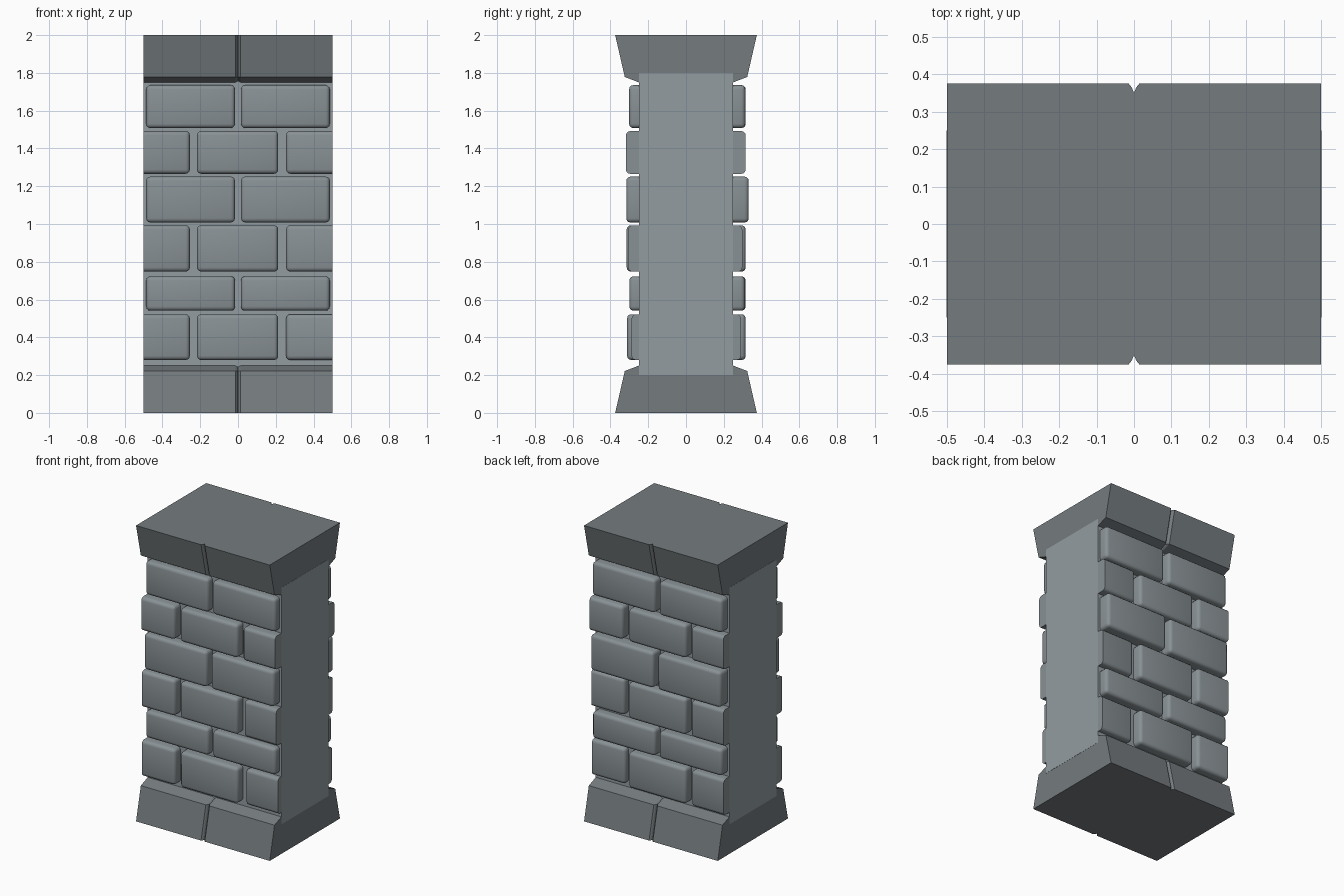
import bpy, bmesh, math

if "Cube" in bpy.data.objects:
    bpy.data.objects.remove(bpy.data.objects["Cube"])


def material(name, rgb):
    m = bpy.data.materials.new(name)
    m.diffuse_color = (*rgb, 1)
    m.use_nodes = True
    m.node_tree.nodes["Principled BSDF"].inputs["Base Color"].default_value = m.diffuse_color
    return m


WALL = material("wall_slate", (0.29, 0.335, 0.354))
BRICK = material("brick_slate", (0.25, 0.285, 0.30))
CAP = material("dark_slate", (0.176, 0.198, 0.21))


def finish(name, bm, mat, smooth=False):
    bmesh.ops.recalc_face_normals(bm, faces=bm.faces)
    me = bpy.data.meshes.new(name)
    bm.to_mesh(me)
    bm.free()
    me.materials.append(mat)
    if smooth:
        me.shade_smooth()
        me.set_sharp_from_angle(angle=math.radians(40))
    ob = bpy.data.objects.new(name, me)
    bpy.context.collection.objects.link(ob)
    return ob


def box(x0, x1, y0, y1, z0, z1):
    bm = bmesh.new()
    bmesh.ops.create_cube(bm, size=1)
    for v in bm.verts:
        v.co = (x1 if v.co.x > 0 else x0, y1 if v.co.y > 0 else y0, z1 if v.co.z > 0 else z0)
    return bm


def brick(name, side, x0, x1, z0, z1, depth):
    """Rounded stone; the back edges and any edge on the wall end stay sharp."""
    ya, yb = sorted((side * 0.25, side * depth))
    bm = box(x0, x1, ya, yb, z0, z1)

    def keep(e):
        at_wall = all(abs(abs(v.co.y) - 0.25) < 1e-4 for v in e.verts)
        at_end = all(abs(abs(v.co.x) - 0.5) < 1e-4 for v in e.verts)
        return at_wall or at_end

    edges = [e for e in bm.edges if not keep(e)]
    bmesh.ops.bevel(bm, geom=edges, offset=0.022, segments=3, profile=0.5, affect='EDGES')
    finish(name, bm, BRICK, smooth=True)


def cap(name, flip):
    """Tapered block with a V joint in the middle of both long sides."""
    groove = [(-0.5, 0), (-0.014, 0), (-0.006, 0.01), (0, 0.025), (0.006, 0.01), (0.014, 0), (0.5, 0)]
    bm = bmesh.new()
    rings = []
    for z, y in [(0, 0.375), (0.222, 0.324), (0.25, 0.25)]:
        outline = [(x, -y + d) for x, d in groove] + [(-x, y - d) for x, d in groove]
        rings.append([bm.verts.new((px, py, 2 - z if flip else z)) for px, py in outline])
    n = len(rings[0])
    for a, b in zip(rings, rings[1:]):
        for i in range(n):
            j = (i + 1) % n
            bm.faces.new((a[i], a[j], b[j], b[i]))
    bm.faces.new(rings[0])
    bm.faces.new(rings[-1])
    finish(name, bm, CAP)


# wall core (a hair wider so its ends show over the courses) and the two end courses
finish("wall_core", box(-0.501, 0.501, -0.25, 0.25, 0.2, 1.8), WALL)
cap("base_course", False)
cap("top_course", True)

# brick rows: z range, front depths, back depths (listed in +x order)
rows = [
    (0.28, 0.522, (0.312, 0.312, 0.288), (0.312, 0.316, 0.29)),
    (0.541, 0.723, (0.30, 0.30), (0.316, 0.312)),
    (0.748, 0.993, (0.314, 0.314, 0.306), (0.314, 0.316, 0.298)),
    (1.008, 1.251, (0.316, 0.316), (0.33, 0.332)),
    (1.266, 1.492, (0.318, 0.314, 0.318), (0.316, 0.314, 0.316)),
    (1.508, 1.735, (0.301, 0.301), (0.316, 0.314)),
]
pairs = [(-0.486, -0.016), (0.016, 0.486)]
thirds = [(-0.5, -0.255), (-0.217, 0.213), (0.255, 0.5)]
for r, (z0, z1, front, back) in enumerate(rows):
    for label, side, depths in (("front", -1, front), ("back", 1, back)):
        spans = thirds if len(depths) == 3 else pairs
        for i, ((x0, x1), d) in enumerate(zip(spans, depths)):
            brick(f"brick_{label}_{r}_{i}", side, x0, x1, z0, z1, d)
